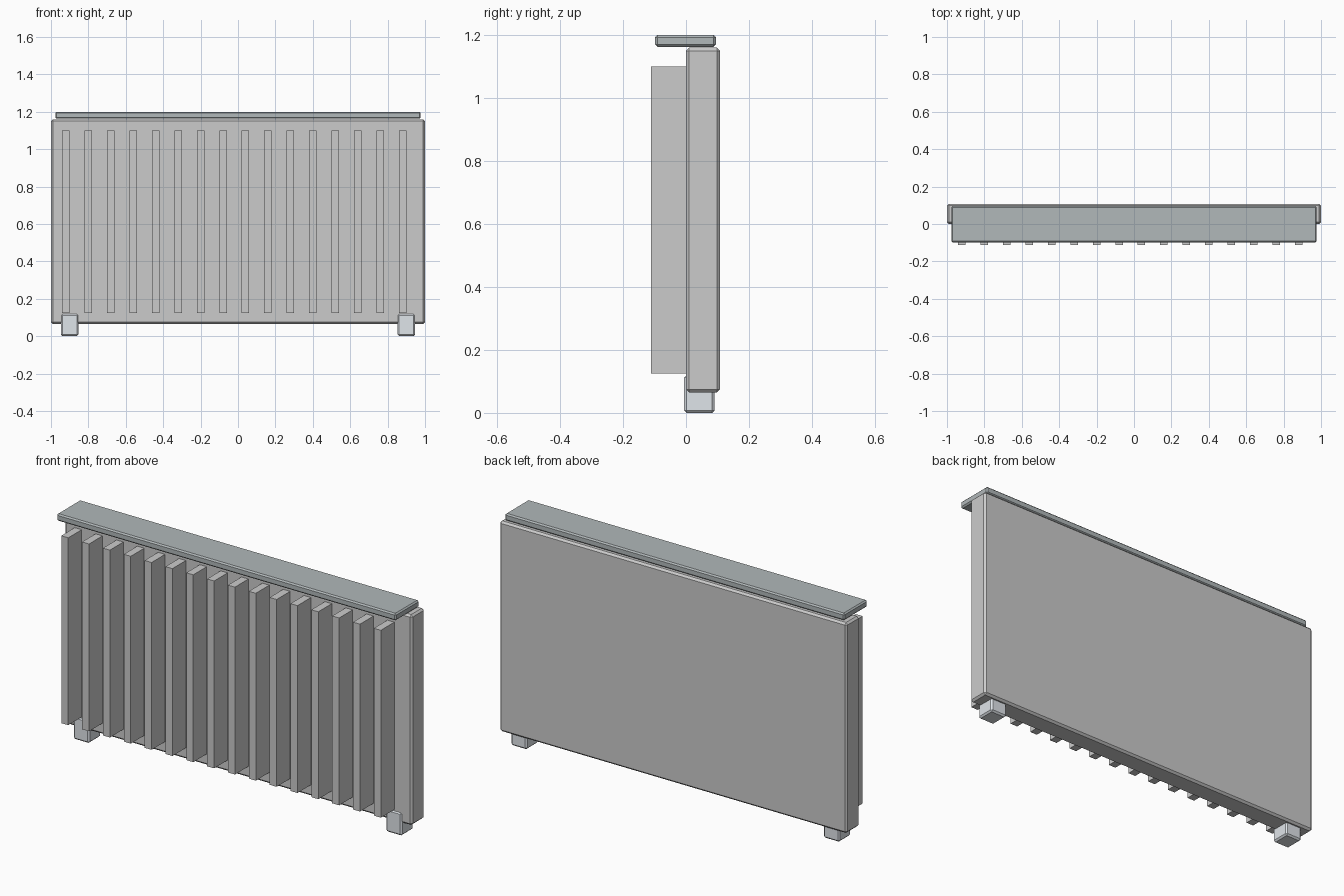
import bpy

if "Cube" in bpy.data.objects:
    bpy.data.objects.remove(bpy.data.objects["Cube"])


def material(name, rgb):
    m = bpy.data.materials.new(name)
    m.diffuse_color = (*rgb, 1.0)
    m.use_nodes = True
    m.node_tree.nodes["Principled BSDF"].inputs["Base Color"].default_value = m.diffuse_color
    return m


def box(name, x, y, z, chamfer=0.0, mat=None):
    """Box from (min, max) ranges, with an optional single-step chamfer."""
    bpy.ops.mesh.primitive_cube_add(size=1, location=[(a + b) / 2 for a, b in (x, y, z)])
    ob = bpy.context.object
    ob.name = name
    ob.scale = [b - a for a, b in (x, y, z)]
    bpy.ops.object.transform_apply(location=False, rotation=False, scale=True)
    if chamfer:
        mod = ob.modifiers.new("chamfer", 'BEVEL')
        mod.width = chamfer
        mod.segments = 1
    if mat:
        ob.data.materials.append(mat)
    return ob


cap_grey = material("cap_grey", (0.44, 0.48, 0.49))
foot_grey = material("foot_grey", (0.74, 0.78, 0.82))

# Main panel
box("panel", (-1, 1), (0.0, 0.108), (0.065, 1.16), 0.01)

# Overhanging top cap
box("top_cap", (-0.977, 0.977), (-0.098, 0.095), (1.163, 1.2), 0.007, cap_grey)

# Row of vertical fins on the front, starting at the left
fin = box("fins", (-0.94, -0.90), (-0.111, 0.004), (0.125, 1.10))
row = fin.modifiers.new("row", 'ARRAY')
row.count = 16
row.use_relative_offset = False
row.use_constant_offset = True
row.constant_offset_displace = (0.12, 0, 0)

# Feet
for side, name in ((-1, "left_foot"), (1, "right_foot")):
    cx = side * 0.9
    box(name, (cx - 0.046, cx + 0.046), (-0.006, 0.091), (0.0, 0.12), 0.008, foot_grey)
